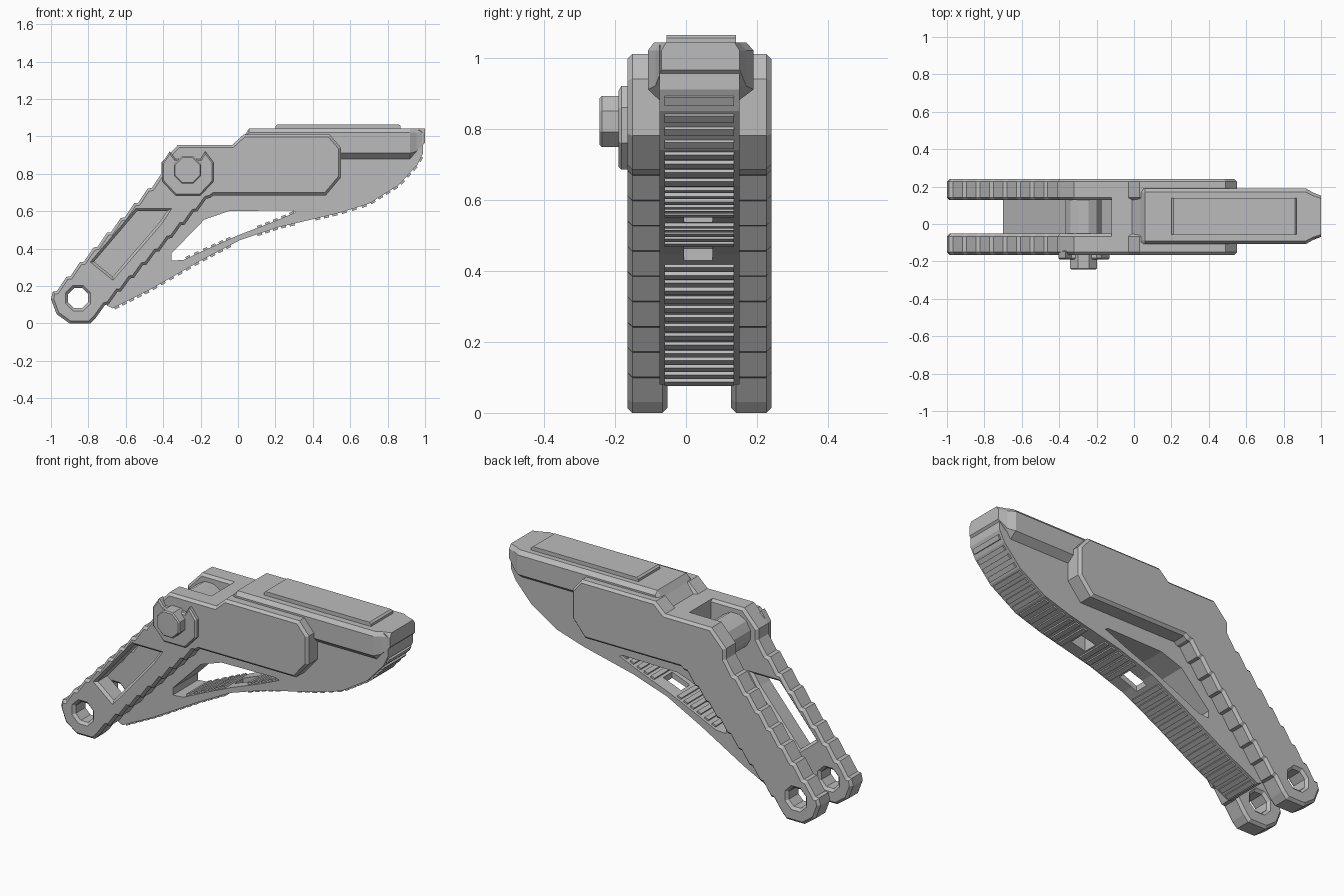
import bpy, bmesh, math
from mathutils import Matrix, Vector

cube = bpy.data.objects.get("Cube")
if cube:
    bpy.data.objects.remove(cube, do_unlink=True)

grey = bpy.data.materials.new("neutral grey")
grey.use_nodes = True
grey.diffuse_color = (0.5, 0.5, 0.5, 1)
grey.node_tree.nodes["Principled BSDF"].inputs["Base Color"].default_value = (0.5, 0.5, 0.5, 1)


def add_object(name, mesh):
    obj = bpy.data.objects.new(name, mesh)
    mesh.materials.clear()
    mesh.materials.append(grey)
    bpy.context.collection.objects.link(obj)
    return obj


def slab(name, outlines, y0, y1, bevel=0.0):
    """Extrude x-z outlines (the first is the rim, the rest are holes) from y0 to y1."""
    curve = bpy.data.curves.new(name, 'CURVE')
    curve.dimensions = '2D'
    curve.fill_mode = 'BOTH'
    curve.extrude = (y1 - y0) / 2 - bevel
    curve.bevel_depth = bevel
    curve.bevel_resolution = 0
    curve.offset = -bevel
    for points in outlines:
        spline = curve.splines.new('POLY')
        spline.points.add(len(points) - 1)
        for p, (x, z) in zip(spline.points, points):
            p.co = (x, z, 0, 1)
        spline.use_cyclic_u = True
    temp = bpy.data.objects.new("temp", curve)
    bpy.context.collection.objects.link(temp)
    mesh = bpy.data.meshes.new_from_object(temp.evaluated_get(bpy.context.evaluated_depsgraph_get()))
    bpy.data.objects.remove(temp)
    bm = bmesh.new()
    bm.from_mesh(mesh)
    bm.transform(Matrix.Translation((0, (y0 + y1) / 2, 0)) @ Matrix.Rotation(math.pi / 2, 4, 'X'))
    bmesh.ops.remove_doubles(bm, verts=bm.verts, dist=0.0002)
    bmesh.ops.dissolve_limit(bm, angle_limit=0.01, verts=bm.verts, edges=bm.edges)
    bmesh.ops.recalc_face_normals(bm, faces=bm.faces)
    for f in bm.faces:
        f.smooth = False
    bm.to_mesh(mesh)
    bm.free()
    mesh.name = name
    return add_object(name, mesh)


def ring(cx, cz, r, n=8):
    return [(cx + r * math.cos((i + .5) * math.tau / n),
             cz + r * math.sin((i + .5) * math.tau / n)) for i in range(n)]


def worn(a, b, steps, depth):
    """Straight edge from a to b broken into shallow stepped scallops."""
    a, b = Vector(a), Vector(b)
    d = (b - a) / steps
    side = Vector((d.y, -d.x)).normalized() * depth
    pts = []
    for i in range(steps):
        pts += [tuple(a + d * i), tuple(a + d * (i + .85) + side)]
    return pts + [tuple(b)]


def cut(obj, cutter):
    mod = obj.modifiers.new("cut", 'BOOLEAN')
    mod.operation = 'DIFFERENCE'
    mod.solver = 'EXACT'
    mod.object = cutter
    mesh = bpy.data.meshes.new_from_object(obj.evaluated_get(bpy.context.evaluated_depsgraph_get()))
    obj.modifiers.clear()
    obj.data = mesh
    bpy.data.objects.remove(cutter)


# Side plates: bent leg plus upper cheek
plate = (worn((-.41, .80), (-.99, .17), 8, -.014)
         + [(-1.0, .13), (-.97, .05), (-.90, 0), (-.79, 0)]
         + worn((-.76, .03), (-.15, .67), 9, -.012)
         + [(-.13, .685), (.47, .685), (.55, .78), (.55, .94), (.49, 1.01),
            (.03, 1.01), (-.03, .955), (-.32, .955), (-.41, .86)])
pivot = ring(-.855, .135, .058)
window = [(-.54, .60), (-.38, .60), (-.42, .54), (-.67, .25), (-.77, .33)]
slab("front_side_plate", [plate, pivot, window], -.165, -.052, .014)
slab("back_side_plate", [plate, pivot], .127, .24, .014)

# Central body with the long triangular opening
sole = [(-.67, .08), (-.47, .18), (-.20, .335), (.01, .445), (.22, .515), (.54, .59),
        (.70, .64), (.86, .74), (.96, .85), (.99, .91)]
floor = [(-.29, .34), (-.15, .405), (.01, .475), (.18, .54), (.31, .595)]
body = sole + [(.99, 1.02), (.97, 1.035), (.06, 1.035), (-.01, .955), (-.12, .955),
               (-.12, .76), (-.20, .68), (-.70, .12), (-.70, .095)]
opening = [(-.355, .335)] + floor + [(.29, .605), (-.05, .60), (-.18, .555), (-.355, .375)]
core = slab("central_body", [body, opening], -.075, .15)
holes = [(-.02, .09, .3, .55), (.31, .40, .4, .62)]
for x0, x1, z0, z1 in holes:
    cut(core, slab("cutter", [[(x0, z0), (x1, z0), (x1, z1), (x0, z1)]], -.005, .075))


def ridges(name, path, spacing, height, y0, y1):
    """Small cross bars following a path, skipping the drain holes."""
    bm = bmesh.new()
    for a, b in zip(path, path[1:]):
        a, b = Vector(a), Vector(b)
        d = b - a
        count = max(1, round(d.length / spacing))
        for i in range(count):
            p = a + d * ((i + .5) / count)
            if any(x0 - .02 < p.x < x1 + .02 for x0, x1, *_ in holes):
                continue
            m = (Matrix.Translation((p.x, (y0 + y1) / 2, p.y))
                 @ Matrix.Rotation(-math.atan2(d.y, d.x), 4, 'Y')
                 @ Matrix.Diagonal((spacing * .55, y1 - y0, height * 2, 1)))
            bmesh.ops.create_cube(bm, size=1, matrix=m)
    mesh = bpy.data.meshes.new(name)
    bm.to_mesh(mesh)
    bm.free()
    add_object(name, mesh)


ridges("sole_ridges", sole, .048, .010, -.06, .135)
ridges("opening_floor_ridges", floor, .045, .010, -.06, .135)


# Wide cap over the body, tapering at the nose
section = [(-.075, .88), (-.107, .91), (-.107, 1.02), (-.09, 1.042),
           (.17, 1.042), (.19, 1.02), (.19, .91), (.15, .88)]
bm = bmesh.new()
rows = []
for x, width, low in ((.02, .97, .93), (.06, 1, .88), (.92, 1, .88), (.955, .86, .92), (1.0, .74, .965)):
    rows.append([bm.verts.new((x, .04 + (y - .04) * width,
                               max(z, low) if z > .9 else low)) for y, z in section])
for v in rows[0]:
    v.co.z = min(v.co.z, .985)
for a, b in zip(rows, rows[1:]):
    for i in range(8):
        j = (i + 1) % 8
        bm.faces.new((a[i], a[j], b[j], b[i]))
bm.faces.new(rows[0])
bm.faces.new(rows[-1])
bmesh.ops.recalc_face_normals(bm, faces=bm.faces)
mesh = bpy.data.meshes.new("top_cap")
bm.to_mesh(mesh)
bm.free()
add_object("top_cap", mesh)

# Raised pad on the cap
slab("top_pad", [[(.20, 1.03), (.87, 1.03), (.87, 1.055), (.86, 1.064), (.21, 1.064), (.20, 1.055)]],
     -.055, .14)

# Hinge: notched collar, bolt head and axle
collar = [(-.365, .92), (-.405, .86), (-.405, .76), (-.335, .685), (-.20, .685), (-.13, .76),
          (-.13, .86), (-.175, .92), (-.20, .88), (-.335, .88)]
slab("hinge_collar", [collar], -.19, -.14, .008)
slab("bolt_head", [ring(-.27, .82, .078)], -.243, -.15, .006)
slab("hinge_axle", [ring(-.27, .82, .10, 12)], -.10, .16)
